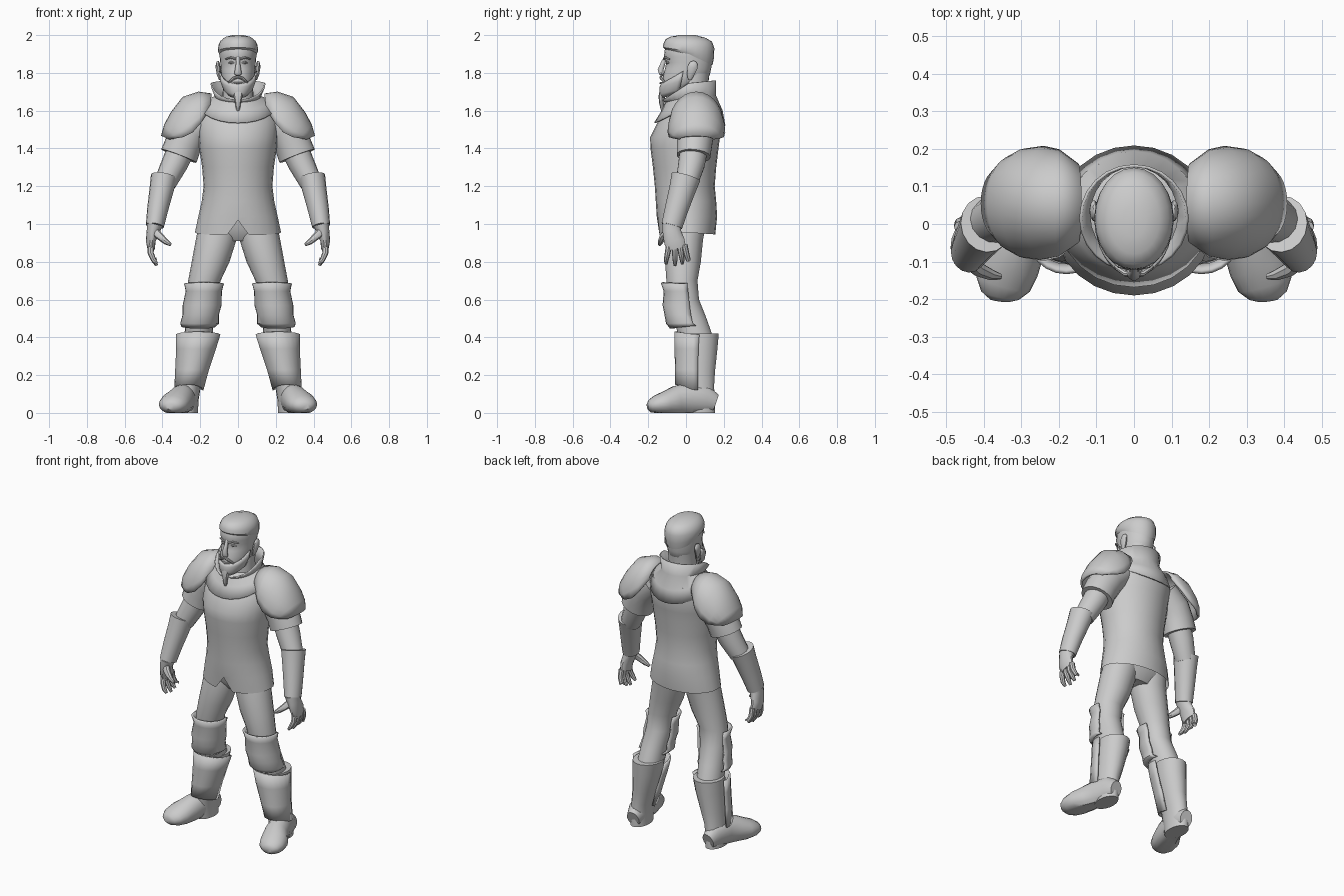
import bpy, bmesh, math
from mathutils import Vector

grey = bpy.data.materials.new("plain_grey")
grey.diffuse_color = (0.6, 0.6, 0.6, 1)


def finish(name, rings, closed, cap0, cap1, mirror, thick, angle, tweak=None):
    """Skin a list of point rings into one object."""
    bm = bmesh.new()
    vs = [[bm.verts.new(p) for p in r] for r in rings]
    n = len(vs[0])
    for a, b in zip(vs, vs[1:]):
        for i in range(n if closed else n - 1):
            j = (i + 1) % n
            bm.faces.new((a[i], a[j], b[j], b[i]))
    if cap0:
        bm.faces.new(vs[0][::-1])
    if cap1:
        bm.faces.new(vs[-1])
    if tweak:
        for v in bm.verts:
            tweak(v)
    bmesh.ops.recalc_face_normals(bm, faces=bm.faces)
    me = bpy.data.meshes.new(name)
    bm.to_mesh(me)
    bm.free()
    me.materials.append(grey)
    ob = bpy.data.objects.new(name, me)
    bpy.context.collection.objects.link(ob)
    if thick:
        m = ob.modifiers.new("thickness", 'SOLIDIFY')
        m.thickness, m.offset = thick, 0
    if mirror:
        ob.modifiers.new("mirror", 'MIRROR')
    bpy.ops.object.select_all(action='DESELECT')
    ob.select_set(True)
    bpy.context.view_layer.objects.active = ob
    bpy.ops.object.shade_smooth_by_angle(angle=math.radians(angle))
    return ob


def loft(name, rows, n=24, arc=None, cap0=False, cap1=False, mirror=False,
         thick=0, angle=40, tweak=None):
    """Rows: centre x, half width, front y, back y, z (or front/side/back z)."""
    a0, a1 = arc or (0, 360)
    rings = []
    for cx, hw, yf, yb, z in rows:
        zf, zs, zb = z if isinstance(z, tuple) else (z, z, z)
        ring = []
        for i in range(n):
            a = math.radians(a0 + (a1 - a0) * i / (n - 1 if arc else n))
            s = math.sin(a)
            h = zs + ((zf if s < 0 else zb) - zs) * abs(s)
            ring.append((cx + hw * math.cos(a), (yf + yb) / 2 + (yb - yf) / 2 * s, h))
        rings.append(ring)
    return finish(name, rings, not arc, cap0, cap1, mirror, thick, angle, tweak)


def tube(name, path, n=14, cap0=True, cap1=True, mirror=True, ref=(1, 0, 0),
         thick=0, angle=40, tweak=None):
    """Path rows: x, y, z, radius along ref, radius across it."""
    pts = [Vector(p[:3]) for p in path]
    rings = []
    for i, p in enumerate(path):
        d = (pts[min(i + 1, len(pts) - 1)] - pts[max(i - 1, 0)]).normalized()
        u = Vector(ref)
        u = (u - d * u.dot(d)).normalized()
        v = d.cross(u)
        rings.append([pts[i] + u * p[3] * math.cos(t) + v * p[4] * math.sin(t)
                      for t in (2 * math.pi * k / n for k in range(n))])
    return finish(name, rings, True, cap0, cap1, mirror, thick, angle, tweak)


# Tunic with a notched front hem
def notch(v):
    if abs(v.co.x) < 0.03 and v.co.y < 0 and v.co.z < 0.97:
        v.co.z = 1.02


loft("tunic", [(0, .228, -.145, .155, (.94, .955, .945)), (0, .21, -.155, .165, 1.04),
               (0, .192, -.16, .16, 1.12), (0, .182, -.165, .152, 1.2),
               (0, .19, -.175, .16, 1.3), (0, .205, -.188, .172, 1.4),
               (0, .21, -.19, .18, 1.46), (0, .215, -.15, .195, 1.54),
               (0, .18, -.10, .18, 1.62), (0, .09, -.06, .13, 1.66)],
     cap1=True, tweak=notch)

# Flared collar with pointed front and back bib
loft("collar", [(0, .2, -.165, .205, (1.535, 1.625, 1.52)),
                (0, .165, -.125, .19, (1.60, 1.655, 1.60)),
                (0, .12, -.105, .155, (1.645, 1.675, 1.68)),
                (0, .142, -.125, .155, (1.655, 1.745, 1.76))], thick=.008)

# Shoulder guards: arches fanned from the neck outwards
arches = [((.14, 1.685), (.15, 1.61), .10), ((.21, 1.695), (.20, 1.53), .138),
          ((.29, 1.668), (.24, 1.485), .147), ((.35, 1.59), (.29, 1.46), .14),
          ((.385, 1.525), (.325, 1.455), .12), ((.402, 1.465), (.36, 1.45), .085)]
rings = []
for (ax, az), (ex, ez), hy in arches:
    rings.append([(ex + (ax - ex) * math.cos(t), .055 + hy * math.sin(t), ez + (az - ez) * math.cos(t))
                  for t in (math.pi * (k / 14 - .5) for k in range(15))])
finish("shoulder_guard", rings, False, False, False, True, .012, 50)

# Arms
tube("sleeve", [(.17, .05, 1.56, .09, .10), (.25, .05, 1.49, .10, .10),
                (.29, .045, 1.42, .098, .094), (.313, .04, 1.36, .10, .09)], n=18)
tube("upper_arm", [(.29, .045, 1.42, .075, .075), (.335, .03, 1.32, .07, .072),
                   (.385, .005, 1.22, .06, .06)])
tube("cuff", [(.392, .0, 1.25, .07, .078), (.405, -.02, 1.18, .064, .07),
              (.425, -.05, 1.08, .056, .062), (.44, -.075, .99, .048, .056)], n=16)

# Hands
tube("palm", [(.44, -.075, 1.0, .044, .052), (.45, -.075, .96, .034, .05),
              (.462, -.062, .91, .026, .056), (.46, -.05, .87, .02, .052)])
for label, y0, y1, zt in (("index", -.09, -.105, .79), ("middle", -.06, -.058, .78),
                          ("ring", -.033, -.02, .79), ("little", -.008, .012, .815)):
    tube(label + "_finger", [(.462, y0, .89, .017, .016), (.462, (y0 + y1) / 2, .845, .016, .015),
                             (.447, y1, .81, .014, .013), (.43, y1, zt, .008, .008)], n=8)
tube("thumb", [(.45, -.09, .97, .02, .026), (.415, -.12, .935, .02, .02),
               (.38, -.135, .905, .015, .015), (.355, -.14, .89, .008, .008)], n=8, ref=(0, 1, 0))

# Trousers
loft("hips", [(0, .2, -.11, .12, 1.06), (0, .205, -.105, .11, .97), (0, .12, -.06, .07, .91)],
     cap0=True, cap1=True)
loft("leg", [(.10, .105, -.10, .11, 1.0), (.115, .108, -.11, .092, .92),
             (.145, .1, -.112, .08, .8), (.178, .086, -.105, .062, .7),
             (.19, .08, -.095, .07, .6), (.202, .076, -.065, .11, .5),
             (.21, .074, -.04, .145, .4)], n=18, mirror=True)

# Knee guards wrapped around the front
loft("knee_guard", [(.18, .1, -.128, .075, (.69, .685, .69)), (.181, .09, -.112, .07, .645),
                    (.19, .097, -.118, .085, .57), (.197, .09, -.108, .09, .52),
                    (.203, .097, -.10, .10, .475), (.21, .086, -.08, .12, (.45, .46, .46))],
     n=15, arc=(-200, 20), mirror=True, thick=.012)

# Boots with shin plates
loft("boot_shaft", [(.213, .088, -.03, .175, .42), (.222, .084, -.035, .168, .34),
                    (.24, .07, -.035, .155, .22), (.257, .06, -.035, .15, .14),
                    (.265, .055, -.03, .155, .06), (.265, .054, -.02, .155, .0)],
     n=18, cap0=True, cap1=True, mirror=True)
loft("shin_plate", [(.21, .112, -.055, .16, (.43, .415, .42)), (.222, .1, -.055, .15, .34),
                    (.243, .084, -.052, .145, .23), (.26, .072, -.052, .145, (.15, .12, .12))],
     n=13, arc=(-190, 10), mirror=True, thick=.012)


def flat_sole(v):
    v.co.z = max(v.co.z, .008 if -.02 < v.co.y < .03 else 0)


tube("foot", [(.265, .155, .05, .04, .05), (.27, .1, .07, .058, .08), (.285, .02, .075, .064, .085),
              (.305, -.05, .064, .072, .08), (.333, -.11, .05, .082, .064),
              (.348, -.16, .042, .074, .05), (.356, -.19, .036, .052, .034),
              (.358, -.204, .034, .025, .016)], n=18, tweak=flat_sole)

# Neck and head
loft("neck", [(0, .085, -.05, .115, 1.6), (0, .08, -.05, .115, 1.72), (0, .082, -.04, .125, 1.8)])
loft("head", [(0, .03, -.105, -.02, (1.672, 1.69, 1.71)), (0, .056, -.122, .06, (1.682, 1.71, 1.74)),
              (0, .08, -.128, .105, (1.72, 1.745, 1.765)), (0, .088, -.122, .125, 1.785),
              (0, .092, -.112, .133, 1.82), (0, .094, -.104, .138, 1.855),
              (0, .097, -.117, .14, 1.885), (0, .097, -.113, .142, 1.92),
              (0, .085, -.095, .13, 1.965), (0, .04, -.05, .08, 1.99)], cap0=True, cap1=True)
loft("hair", [(0, .098, -.11, .14, (1.925, 1.90, 1.84)), (0, .106, -.122, .148, (1.935, 1.915, 1.88)),
              (0, .104, -.12, .15, (1.955, 1.945, 1.93)), (0, .092, -.108, .138, (1.978, 1.97, 1.965)),
              (0, .068, -.08, .105, (1.992, 1.99, 1.985)), (0, .03, -.035, .05, 2.0)], cap1=True)
loft("beard", [(0, .05, -.128, .03, (1.668, 1.69, 1.71)), (0, .075, -.136, .07, (1.69, 1.715, 1.73)),
               (0, .09, -.136, .09, (1.725, 1.76, 1.77)), (0, .096, -.128, .10, (1.742, 1.81, 1.82))],
     arc=(-180, 0), n=17, thick=.008)
tube("goatee", [(0, -.122, 1.71, .032, .016), (0, -.128, 1.675, .024, .018), (0, -.128, 1.64, .015, .014),
                (0, -.125, 1.61, .011, .01), (0, -.122, 1.585, .004, .004)], n=8, mirror=False)

# Facial details
tube("nose", [(0, -.108, 1.885, .011, .009), (0, -.122, 1.85, .011, .013), (0, -.135, 1.815, .017, .016),
              (0, -.13, 1.795, .02, .013), (0, -.118, 1.787, .012, .006)], n=10, mirror=False)
tube("moustache", [(0, -.132, 1.778, .008, .007), (.022, -.132, 1.772, .008, .008),
                   (.042, -.118, 1.755, .007, .007), (.055, -.108, 1.742, .003, .003)], n=8, ref=(0, 1, 0))
tube("lower_lip", [(-.022, -.124, 1.748, .004, .003), (0, -.134, 1.746, .007, .006),
                   (.022, -.124, 1.748, .004, .003)], n=8, ref=(0, 1, 0), mirror=False)
tube("eyebrow", [(.012, -.117, 1.874, .006, .006), (.04, -.11, 1.882, .007, .006),
                 (.066, -.088, 1.872, .004, .004)], n=8, ref=(0, 1, 0))
tube("eye", [(.022, -.102, 1.853, .003, .003), (.036, -.1, 1.855, .008, .008),
             (.052, -.092, 1.853, .003, .003)], n=8, ref=(0, 1, 0))
tube("ear", [(.093, .02, 1.765, .008, .01), (.1, .024, 1.79, .012, .02), (.106, .035, 1.83, .013, .028),
             (.107, .042, 1.852, .01, .022), (.105, .045, 1.862, .004, .008)], n=10)
